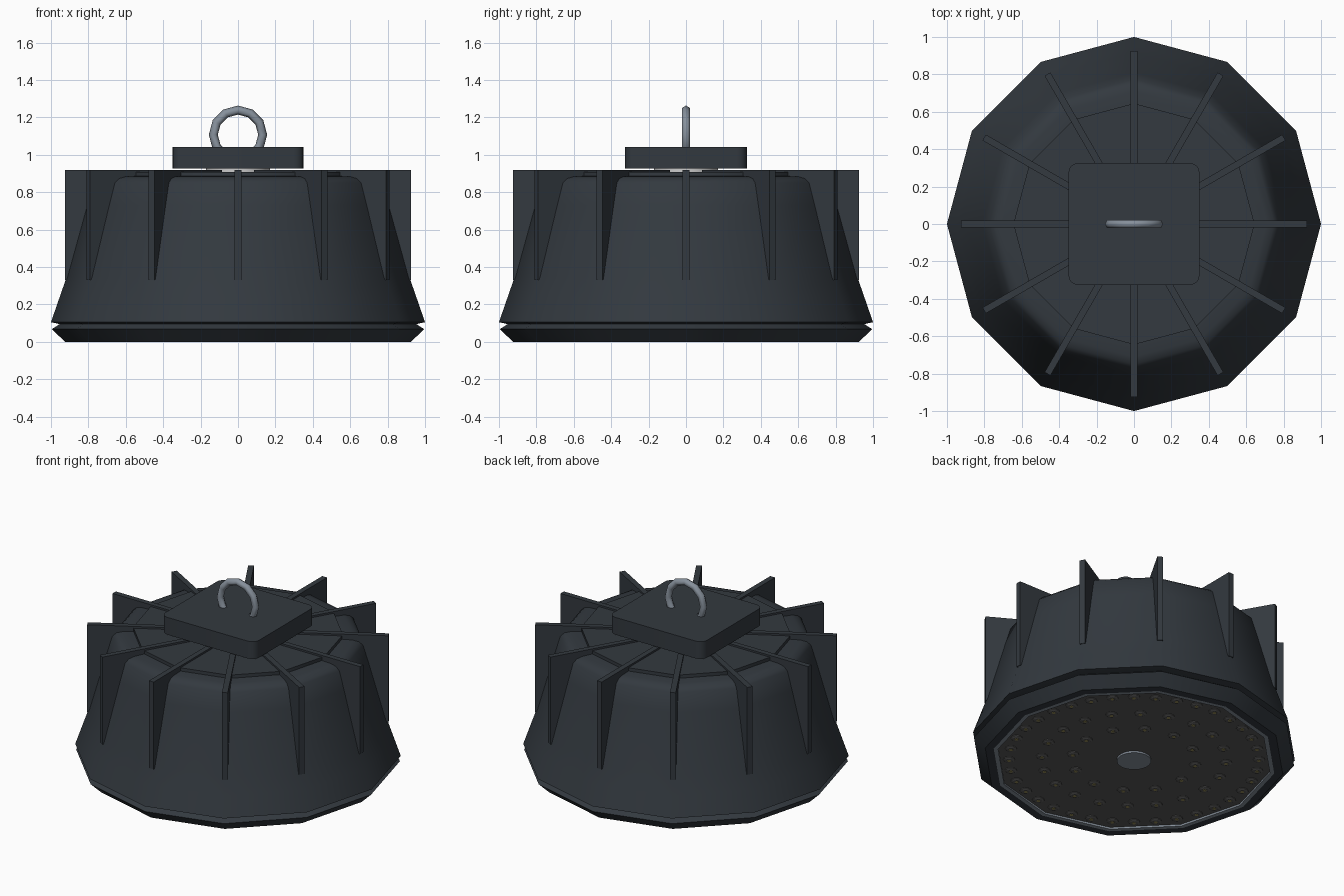
import bpy, bmesh
from math import cos, sin, pi, radians
from mathutils import Matrix

if "Cube" in bpy.data.objects:
    bpy.data.objects.remove(bpy.data.objects["Cube"])

SIDES = 12


def material(name, rgb):
    m = bpy.data.materials.new(name)
    m.diffuse_color = (*rgb, 1)
    m.use_nodes = True
    m.node_tree.nodes["Principled BSDF"].inputs["Base Color"].default_value = m.diffuse_color
    return m


dark = material("dark_metal", (0.033, 0.041, 0.050))
steel = material("steel", (0.24, 0.28, 0.33))
lens_grey = material("lens_grey", (0.10, 0.10, 0.10))
led_yellow = material("led_yellow", (0.30, 0.26, 0.10))
pale = material("pale_spacer", (0.8, 0.8, 0.8))


def finish(name, bm, mat, smooth=None):
    bmesh.ops.recalc_face_normals(bm, faces=bm.faces)
    me = bpy.data.meshes.new(name)
    bm.to_mesh(me)
    bm.free()
    ob = bpy.data.objects.new(name, me)
    bpy.context.collection.objects.link(ob)
    me.materials.append(mat)
    if smooth:
        bpy.ops.object.select_all(action='DESELECT')
        ob.select_set(True)
        bpy.context.view_layer.objects.active = ob
        bpy.ops.object.shade_smooth_by_angle(angle=radians(smooth))
    return ob


def lathe(bm, profile, sides=SIDES, center=(0, 0), closed=False):
    """Revolve (radius, z) points; cap the ends, or close the profile into a ring."""
    loops = [[bm.verts.new((center[0] + r * cos(2 * pi * i / sides),
                            center[1] + r * sin(2 * pi * i / sides), z))
              for i in range(sides)] for r, z in profile]
    pairs = list(zip(loops, loops[1:]))
    if closed:
        pairs.append((loops[-1], loops[0]))
    else:
        bm.faces.new(loops[0])
        bm.faces.new(loops[-1])
    for a, b in pairs:
        for i in range(sides):
            j = (i + 1) % sides
            bm.faces.new((a[i], a[j], b[j], b[i]))


def turned(name, profile, mat, sides=SIDES, closed=False, smooth=35):
    bm = bmesh.new()
    lathe(bm, profile, sides, closed=closed)
    return finish(name, bm, mat, smooth)


# Housing shell, top plate, lower rim
turned("housing", [(0.93, 0.09), (1.0, 0.105), (0.955, 0.235), (0.915, 0.35), (0.81, 0.73),
                   (0.775, 0.85), (0.75, 0.873), (0.71, 0.883), (0.62, 0.887)], dark)
turned("top_plate", [(0.645, 0.88), (0.645, 0.908)], dark)
turned("lower_rim", [(0.86, 0.10), (0.945, 0.10), (0.995, 0.068), (0.925, 0.0), (0.872, 0.0)],
       dark, closed=True, smooth=25)

# Lens face with its trim and centre cap
turned("lens_trim", [(0.872, 0.05), (0.872, 0.0), (0.845, 0.0), (0.845, 0.05)], steel, closed=True)
turned("lens_plate", [(0.85, 0.05), (0.85, 0.012)], lens_grey)
turned("centre_cap", [(0.105, 0.03), (0.105, 0.0)], steel, 24)

# Cooling fins
bm = bmesh.new()
outline = [(0.20, 0.92), (0.925, 0.92), (0.925, 0.33), (0.80, 0.33), (0.60, 0.86), (0.20, 0.88)]
for k in range(SIDES):
    rot = Matrix.Rotation(2 * pi * k / SIDES, 4, 'Z')
    vs = [bm.verts.new((x, -0.018, z)) for x, z in outline]
    face = bm.faces.new(vs)
    new = bmesh.ops.extrude_face_region(bm, geom=[face])["geom"]
    top = [v for v in new if isinstance(v, bmesh.types.BMVert)]
    bmesh.ops.translate(bm, verts=top, vec=(0, 0.036, 0))
    bmesh.ops.transform(bm, matrix=rot, verts=vs + top)
finish("cooling_fins", bm, dark)

# Light beads in three rings
bezels, beads = bmesh.new(), bmesh.new()
for count, radius in ((36, 0.765), (20, 0.565), (12, 0.38)):
    for k in range(count):
        a = 2 * pi * k / count
        c = (radius * cos(a), radius * sin(a))
        lathe(bezels, [(0.037, 0.02), (0.037, 0.008), (0.024, 0.003)], 10, c)
        lathe(beads, [(0.012, 0.01), (0.012, 0.001)], 8, c)
finish("bead_lenses", bezels, lens_grey)
finish("light_beads", beads, led_yellow)

# Driver box on a pale spacer
turned("spacer", [(0.17, 0.90), (0.17, 0.93)], pale, 24)
bm = bmesh.new()
bmesh.ops.create_cube(bm, size=1, matrix=Matrix.Translation((0, 0, 0.9845))
                      @ Matrix.Diagonal((0.70, 0.65, 0.117, 1)))
upright = [e for e in bm.edges if abs(e.verts[0].co.z - e.verts[1].co.z) > 0.05]
bmesh.ops.bevel(bm, geom=upright, offset=0.05, segments=4, profile=0.5, affect='EDGES')
finish("driver_box", bm, dark, 30)

# Hanging ring
bpy.ops.mesh.primitive_torus_add(major_segments=12, minor_segments=6, major_radius=0.132,
                                 minor_radius=0.024, location=(0, 0, 1.107),
                                 rotation=(pi / 2, 0, 0))
ring = bpy.context.object
ring.name = "hanging_ring"
ring.data.materials.append(steel)
bpy.ops.object.shade_smooth_by_angle(angle=radians(65))
